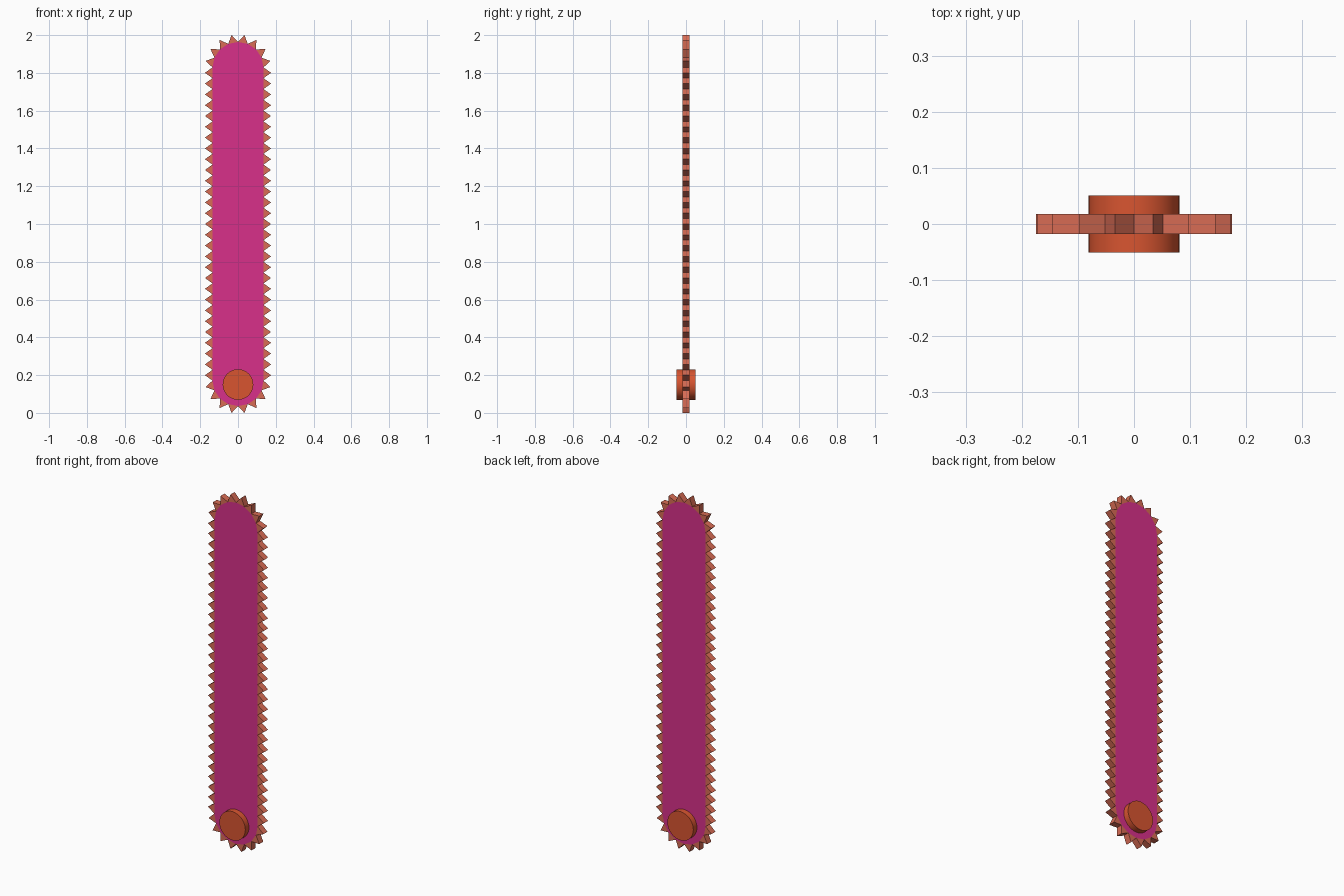
import bpy, bmesh, math

if "Cube" in bpy.data.objects:
    bpy.data.objects.remove(bpy.data.objects["Cube"])

R, TIP = 0.135, 0.175      # bar half width, tooth tip reach
HALF_T = 0.018             # half thickness of bar and teeth
Z_LOW, Z_HIGH = 0.171, 1.829
ARC_N, SIDE_N = 8, 29      # teeth per round end, teeth per long side


def material(name, rgb):
    m = bpy.data.materials.new(name)
    m.diffuse_color = (*rgb, 1)
    m.use_nodes = True
    m.node_tree.nodes["Principled BSDF"].inputs["Base Color"].default_value = m.diffuse_color
    return m


magenta = material("magenta", (0.686, 0.030, 0.254))
copper = material("copper", (0.686, 0.150, 0.089))
orange = material("orange", (0.686, 0.091, 0.030))


def make_object(name, bm, mat):
    bmesh.ops.recalc_face_normals(bm, faces=bm.faces)
    mesh = bpy.data.meshes.new(name)
    bm.to_mesh(mesh)
    bm.free()
    mesh.materials.append(mat)
    ob = bpy.data.objects.new(name, mesh)
    bpy.context.collection.objects.link(ob)
    return ob


def prism(bm, pts):
    """Extrude an x-z outline through the thickness."""
    a = [bm.verts.new((x, -HALF_T, z)) for x, z in pts]
    b = [bm.verts.new((x, HALF_T, z)) for x, z in pts]
    bm.faces.new(a)
    bm.faces.new(b[::-1])
    for i in range(len(pts)):
        j = (i + 1) % len(pts)
        bm.faces.new((a[i], b[i], b[j], a[j]))


def polar(r, ang, zc):
    return (r * math.cos(ang), zc + r * math.sin(ang))


# Bar: flat plank with round ends
step = math.pi / ARC_N
outline = [polar(R, i * step, Z_HIGH) for i in range(ARC_N + 1)]
outline += [polar(R, math.pi + i * step, Z_LOW) for i in range(ARC_N + 1)]
bm = bmesh.new()
prism(bm, outline)
make_object("bar", bm, magenta)

# Teeth: one triangle after another around the edge
bm = bmesh.new()
for zc, start in ((Z_HIGH, 0), (Z_LOW, math.pi)):
    for i in range(ARC_N):
        a = start + i * step
        prism(bm, [polar(R, a, zc), polar(TIP, a + step / 2, zc), polar(R, a + step, zc)])
pitch = (Z_HIGH - Z_LOW) / SIDE_N
for side in (-1, 1):
    for i in range(SIDE_N):
        z = Z_LOW + i * pitch
        prism(bm, [(side * R, z), (side * TIP, z + pitch / 2), (side * R, z + pitch)])
make_object("teeth", bm, copper)

# Hub: round pivot through the lower end
bpy.ops.mesh.primitive_cylinder_add(vertices=48, radius=0.081, depth=0.101,
                                    location=(0, 0, 0.15), rotation=(math.pi / 2, 0, 0))
hub = bpy.context.object
hub.name = "pivot_hub"
hub.data.materials.append(orange)
bpy.ops.object.shade_smooth_by_angle()
